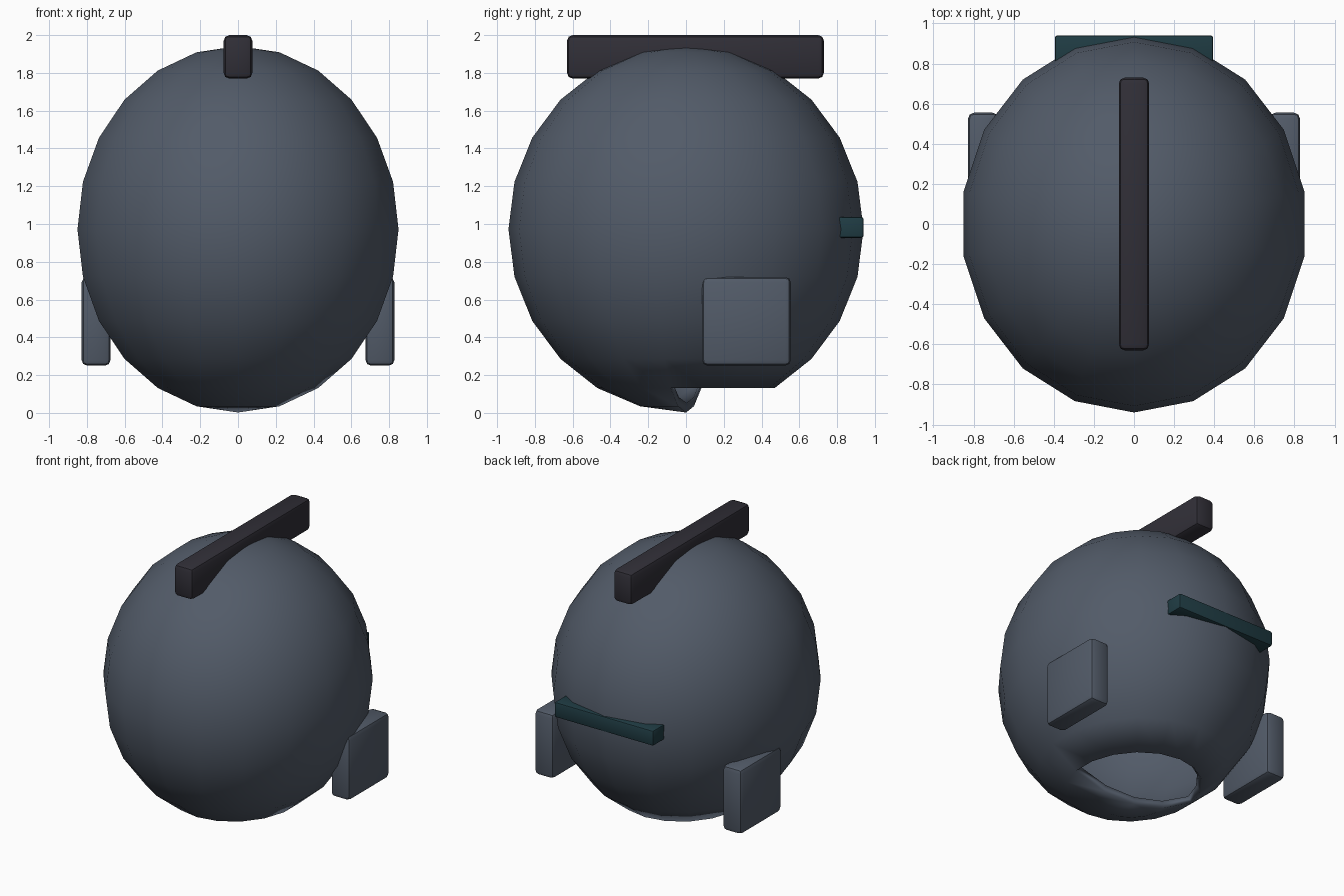
import bpy, bmesh, math
from mathutils import Vector

if "Cube" in bpy.data.objects:
    bpy.data.objects.remove(bpy.data.objects["Cube"])


def material(name, color):
    m = bpy.data.materials.new(name)
    m.diffuse_color = (*color, 1)
    m.use_nodes = True
    m.node_tree.nodes["Principled BSDF"].inputs["Base Color"].default_value = m.diffuse_color
    return m


SLATE = material("slate_blue", (0.085, 0.105, 0.14))
DARK = material("charcoal", (0.03, 0.028, 0.038))
TEAL = material("deep_teal", (0.014, 0.045, 0.057))


def finish(bm, name, mat, angle):
    mesh = bpy.data.meshes.new(name)
    bm.to_mesh(mesh)
    bm.free()
    mesh.materials.append(mat)
    ob = bpy.data.objects.new(name, mesh)
    bpy.context.collection.objects.link(ob)
    bpy.ops.object.select_all(action='DESELECT')
    ob.select_set(True)
    bpy.context.view_layer.objects.active = ob
    bpy.ops.object.shade_smooth_by_angle(angle=math.radians(angle))
    return ob


def rounded_box(name, lo, hi, bevel, mat):
    lo, hi = Vector(lo), Vector(hi)
    bm = bmesh.new()
    bmesh.ops.create_cube(bm, size=1)
    bmesh.ops.scale(bm, vec=hi - lo, verts=bm.verts)
    bmesh.ops.translate(bm, vec=(lo + hi) / 2, verts=bm.verts)
    bmesh.ops.bevel(bm, geom=bm.edges[:], offset=bevel, segments=2,
                    profile=0.5, affect='EDGES')
    return finish(bm, name, mat, 30)


# Helmet shell: ellipsoid, open at the rear underside
bm = bmesh.new()
bmesh.ops.create_uvsphere(bm, u_segments=18, v_segments=12, radius=1)
opening = []
for f in bm.faces:
    c = f.calc_center_median()
    # one side wedge straddling the middle belongs to the opening too
    if c.z < -0.87 and (c.y > 0.01 or (abs(c.y) <= 0.01 and c.x > 0)):
        opening.append(f)
bmesh.ops.delete(bm, geom=opening, context='FACES')
bmesh.ops.scale(bm, vec=(0.863, 0.94, 0.97), verts=bm.verts)
bmesh.ops.translate(bm, vec=(0, 0, 0.972), verts=bm.verts)
shell = finish(bm, "helmet_shell", SLATE, 40)
wall = shell.modifiers.new("wall", 'SOLIDIFY')
wall.thickness = 0.05
wall.offset = -1

# Crest along the top
rounded_box("top_crest", (-0.076, -0.63, 1.77), (0.076, 0.73, 2.0), 0.03, DARK)

# Strap bar across the back
rounded_box("rear_bar", (-0.395, 0.78, 0.927), (0.395, 0.94, 1.037), 0.012, TEAL)

# Side pads
for side, s in (("right", 1), ("left", -1)):
    x = sorted((s * 0.675, s * 0.828))
    rounded_box(side + "_side_pad", (x[0], 0.085, 0.25), (x[1], 0.555, 0.72), 0.03, SLATE)
